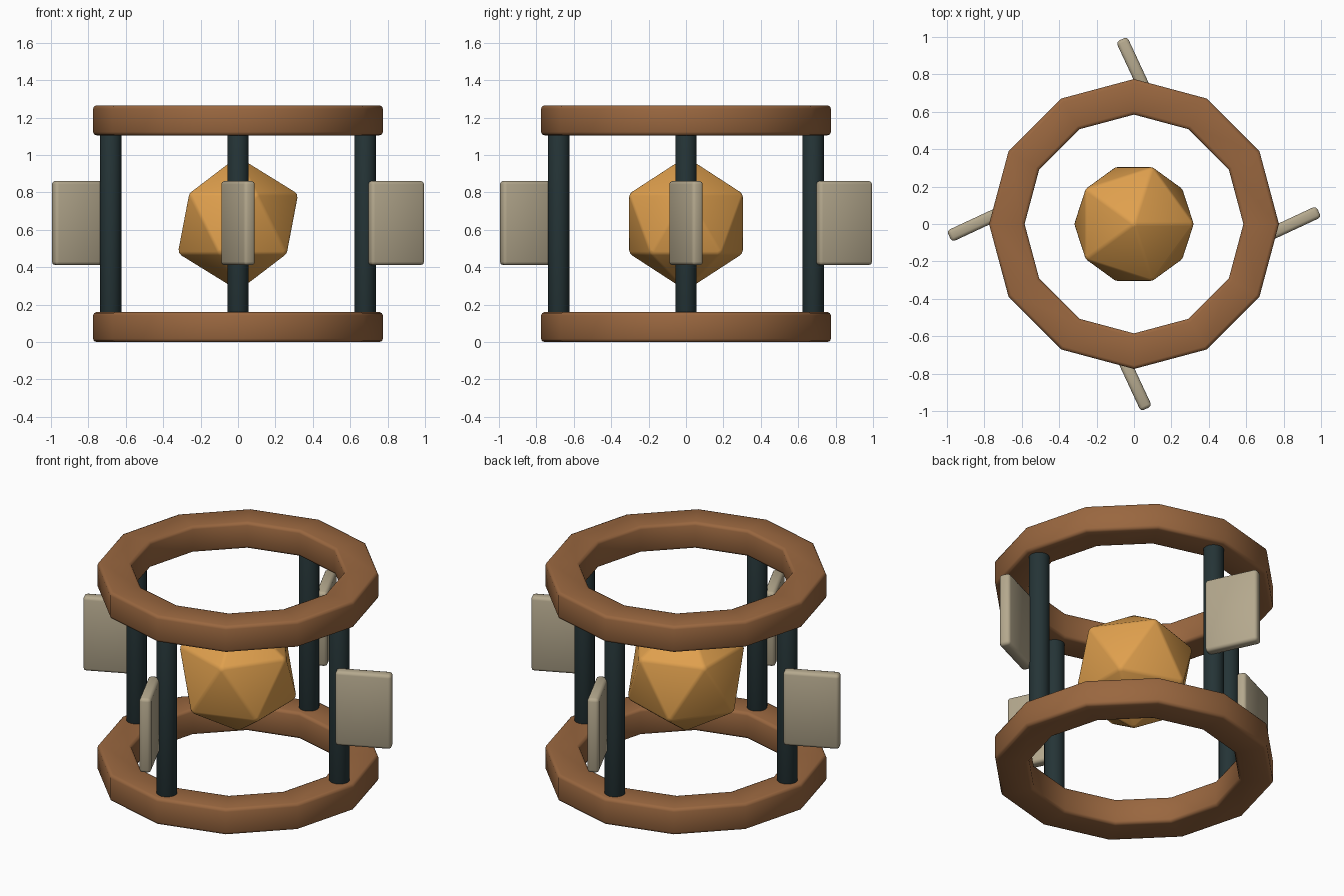
import bpy
import bmesh
from math import cos, sin, pi, radians
from mathutils import Matrix, Vector

cube = bpy.data.objects.get("Cube")
if cube:
    bpy.data.objects.remove(cube, do_unlink=True)

MID_Z = 0.633
POST_RADIUS = 0.68


def material(name, color):
    mat = bpy.data.materials.new(name)
    mat.use_nodes = True
    mat.diffuse_color = (*color, 1)
    mat.node_tree.nodes["Principled BSDF"].inputs["Base Color"].default_value = (*color, 1)
    return mat


wood = material("warm brown", (0.32, 0.135, 0.05))
gold = material("amber gold", (0.74, 0.35, 0.075))
iron = material("dark teal", (0.018, 0.034, 0.037))
stone = material("pale stone", (0.46, 0.395, 0.27))


def finish(bm, name, mat, bevel):
    """Turn a bmesh into a smooth object with softened edges."""
    bmesh.ops.recalc_face_normals(bm, faces=bm.faces)
    for face in bm.faces:
        face.smooth = True
    mesh = bpy.data.meshes.new(name)
    bm.to_mesh(mesh)
    bm.free()
    mesh.materials.append(mat)
    obj = bpy.data.objects.new(name, mesh)
    bpy.context.collection.objects.link(obj)
    mod = obj.modifiers.new("Soft edges", "BEVEL")
    mod.width = bevel
    mod.segments = 2
    mod.limit_method = "ANGLE"
    mod.angle_limit = radians(35)
    return obj


def ring(name, bottom, sides=12, inner=0.585, outer=0.775, height=0.16):
    """Twelve-sided hoop with a rectangular section."""
    bm = bmesh.new()
    section = [(inner, 0), (outer, 0), (outer, height), (inner, height)]
    loops = []
    for i in range(sides):
        a = 2 * pi * i / sides
        loops.append([bm.verts.new((r * cos(a), r * sin(a), bottom + z)) for r, z in section])
    for i in range(sides):
        here, there = loops[i], loops[(i + 1) % sides]
        for j in range(4):
            k = (j + 1) % 4
            bm.faces.new((here[j], there[j], there[k], here[k]))
    return finish(bm, name, wood, 0.018)


def post(name, angle):
    bm = bmesh.new()
    spot = Matrix.Rotation(angle, 4, "Z") @ Matrix.Translation((POST_RADIUS, 0, MID_Z))
    bmesh.ops.create_cone(bm, cap_ends=True, segments=16, radius1=0.057,
                          radius2=0.057, depth=1.06, matrix=spot)
    return finish(bm, name, iron, 0.01)


def vane(name, angle):
    """Upright plate, twisted away from the radial direction."""
    bm = bmesh.new()
    spot = (Matrix.Rotation(angle, 4, "Z") @ Matrix.Translation((0.845, 0, MID_Z + 0.003))
            @ Matrix.Rotation(radians(25), 4, "Z") @ Matrix.Diagonal((0.314, 0.066, 0.45, 1)))
    bmesh.ops.create_cube(bm, size=1, matrix=spot)
    return finish(bm, name, stone, 0.018)


# Hoops
ring("lower_ring", 0)
ring("upper_ring", 1.105)

# Posts and vanes around the frame
for i, side in enumerate(("left", "back", "right", "front")):
    post(side + "_post", i * pi / 2)
    vane(side + "_vane", i * pi / 2)

# Faceted core with one upper corner pointing to +x
bm = bmesh.new()
bmesh.ops.create_icosphere(bm, subdivisions=1, radius=0.36)
upper = [v.co for v in bm.verts if 0.05 < v.co.z < 0.3]
turn = min((Vector((1, 0)).angle_signed(c.xy) for c in upper), key=abs)
bmesh.ops.rotate(bm, verts=bm.verts, matrix=Matrix.Rotation(turn, 3, "Z"))
bmesh.ops.translate(bm, verts=bm.verts, vec=(0, 0, MID_Z))
finish(bm, "core_crystal", gold, 0.012)
